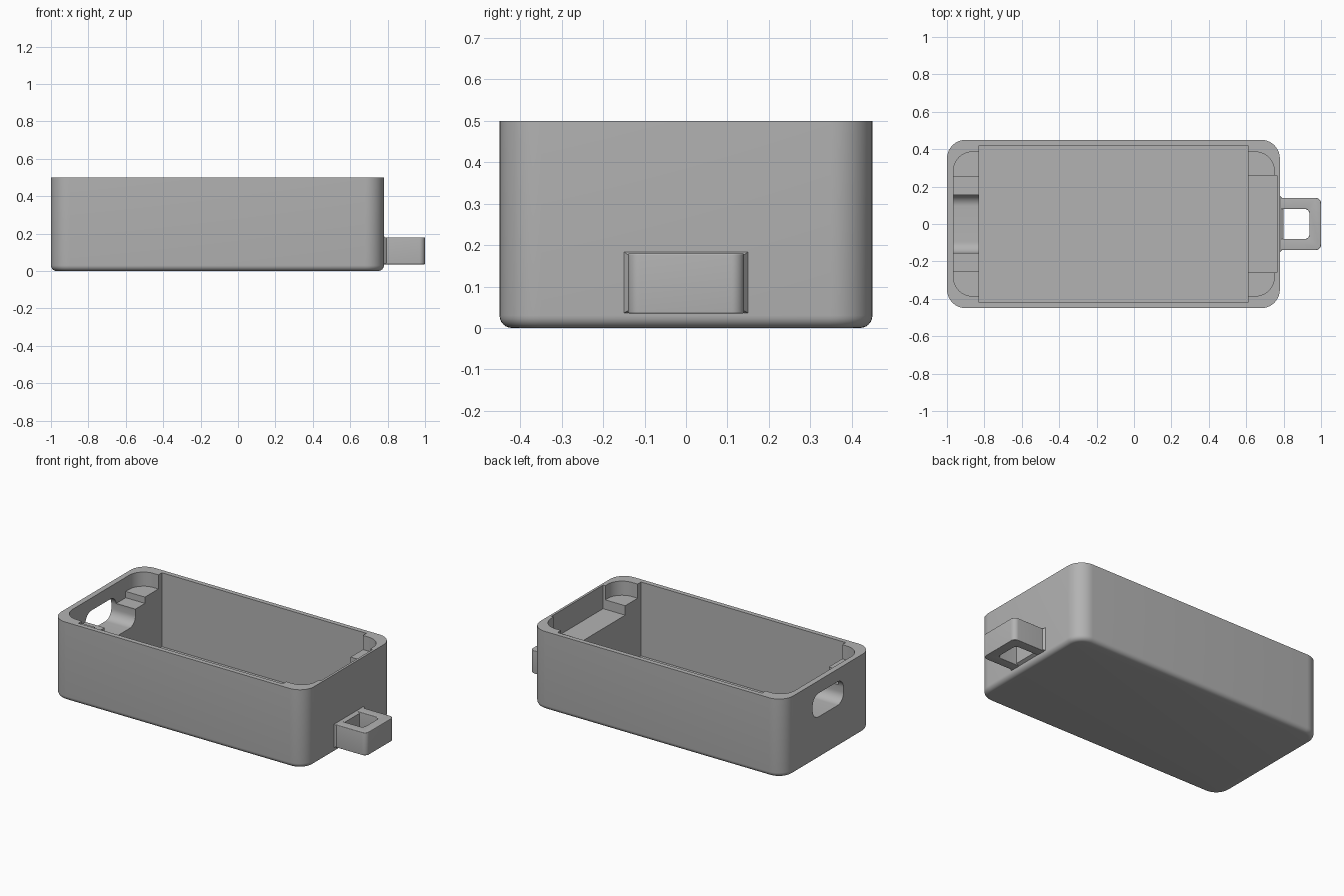
import bpy, bmesh

cube = bpy.data.objects.get("Cube")
if cube:
    bpy.data.objects.remove(cube, do_unlink=True)

grey = bpy.data.materials.new("plain grey")
grey.use_nodes = True
COLOUR = (0.45, 0.45, 0.45, 1)
grey.diffuse_color = COLOUR
grey.node_tree.nodes["Principled BSDF"].inputs["Base Color"].default_value = COLOUR


def block(name, xs, ys, zs, radius=0, axis=2, bottom=0):
    """Box between limits; rounds edges along one axis, then the lower rim."""
    bm = bmesh.new()
    bmesh.ops.create_cube(bm, size=1)
    for v in bm.verts:
        v.co = [lim[0] if c < 0 else lim[1] for c, lim in zip(v.co, (xs, ys, zs))]
    if radius:
        along = [e for e in bm.edges
                 if abs((e.verts[0].co - e.verts[1].co).normalized()[axis]) > 0.9]
        bmesh.ops.bevel(bm, geom=along, offset=radius, segments=10,
                        profile=0.5, affect='EDGES')
    if bottom:
        rim = [e for e in bm.edges if all(v.co.z < zs[0] + 0.001 for v in e.verts)]
        bmesh.ops.bevel(bm, geom=rim, offset=bottom, segments=6,
                        profile=0.5, affect='EDGES')
    bmesh.ops.recalc_face_normals(bm, faces=bm.faces)
    mesh = bpy.data.meshes.new(name)
    bm.to_mesh(mesh)
    bm.free()
    mesh.materials.append(grey)
    ob = bpy.data.objects.new(name, mesh)
    bpy.context.collection.objects.link(ob)
    return ob


def activate(ob):
    bpy.ops.object.select_all(action='DESELECT')
    ob.select_set(True)
    bpy.context.view_layer.objects.active = ob


def cut(ob, cutter):
    activate(ob)
    mod = ob.modifiers.new("cut", 'BOOLEAN')
    mod.operation = 'DIFFERENCE'
    mod.solver = 'EXACT'
    mod.object = cutter
    bpy.ops.object.modifier_apply(modifier=mod.name)
    bpy.data.objects.remove(cutter, do_unlink=True)


def smooth(ob):
    activate(ob)
    bpy.ops.object.shade_smooth_by_angle(angle=0.55)


# Open case with rounded corners and a rounded lower rim
case = block("case", (-1, 0.78), (-0.45, 0.45), (0, 0.5), radius=0.1, bottom=0.03)

# Shallow lid recess, deep main cavity, lower end ledges and the cable slot
cut(case, block("lid_recess", (-0.965, 0.75), (-0.385, 0.385), (0.41, 0.7), radius=0.1))
cut(case, block("cavity", (-0.83, 0.61), (-0.42, 0.42), (0.03, 0.7)))
cut(case, block("right_ledge", (0.5, 0.765), (-0.26, 0.26), (0.35, 0.7)))
cut(case, block("left_ledge", (-0.965, -0.7), (-0.25, 0.25), (0.37, 0.7)))
cut(case, block("cable_slot", (-1.1, -0.7), (-0.155, 0.155), (0.27, 0.42),
                radius=0.06, axis=0))
smooth(case)

# Loop handle with softened edges
handle = block("handle", (0.74, 1.0), (-0.14, 0.14), (0.035, 0.18), radius=0.03)
cut(handle, block("handle_hole", (0.76, 0.938), (-0.08, 0.08), (-0.1, 0.3), radius=0.025))
activate(handle)
soften = handle.modifiers.new("soften", 'BEVEL')
soften.width = 0.02
soften.segments = 5
soften.limit_method = 'ANGLE'
bpy.ops.object.modifier_apply(modifier=soften.name)
smooth(handle)

# Flared collar where the handle meets the case
collar = block("handle_collar", (0.77, 0.8), (-0.158, 0.158), (0.032, 0.19))
for v in collar.data.vertices:
    if v.co.x > 0.79:
        v.co.y *= 0.85
        v.co.z = 0.045 if v.co.z < 0.1 else 0.172
